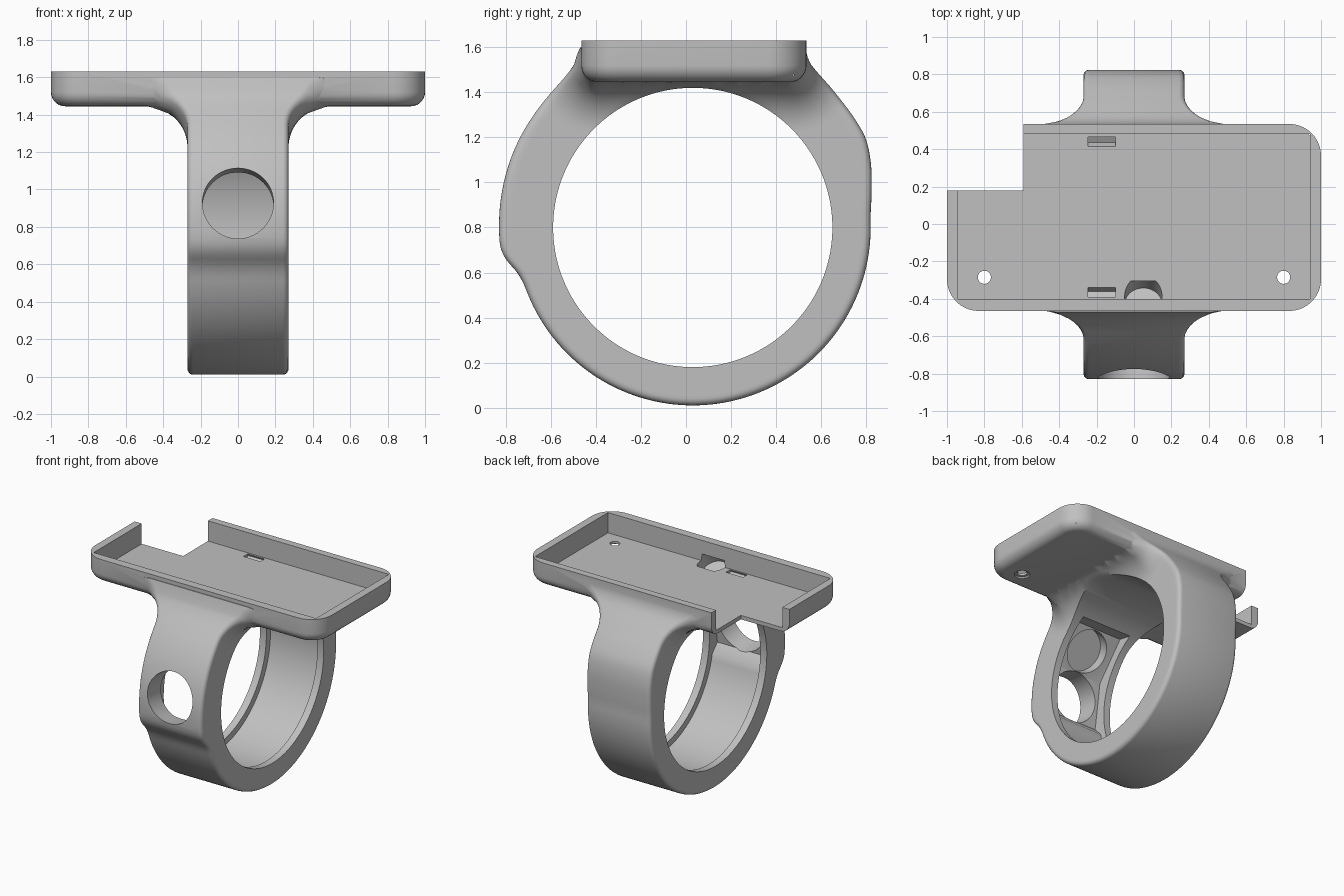
import bpy, bmesh, math
from mathutils import Matrix, Vector

if "Cube" in bpy.data.objects:
    bpy.data.objects.remove(bpy.data.objects["Cube"])

grey = bpy.data.materials.new("plain grey")
grey.use_nodes = True
grey.diffuse_color = (0.53, 0.53, 0.53, 1)
grey.node_tree.nodes["Principled BSDF"].inputs["Base Color"].default_value = grey.diffuse_color

CY, CZ, BORE = 0.03, 0.80, 0.62          # ring centre and bore radius
HALF, FLARE, RIM = 0.27, 0.22, 0.03      # band half width, neck fillet, edge rounding
Y0, Y1, Z0, Z1 = -0.465, 0.535, 1.445, 1.63   # tray extents
FLOOR = 1.475


def make(name, bm):
    bmesh.ops.recalc_face_normals(bm, faces=bm.faces)
    mesh = bpy.data.meshes.new(name)
    bm.to_mesh(mesh)
    bm.free()
    mesh.materials.append(grey)
    obj = bpy.data.objects.new(name, mesh)
    bpy.context.collection.objects.link(obj)
    return obj


def box(name, lo, hi, tilt=0):
    bm = bmesh.new()
    lo, hi = Vector(lo), Vector(hi)
    bmesh.ops.create_cube(bm, size=1, matrix=Matrix.Translation((lo + hi) / 2)
                          @ Matrix.Rotation(tilt, 4, 'X') @ Matrix.Diagonal((*(hi - lo), 1)))
    return make(name, bm)


def rod(name, start, end, radius):
    bm = bmesh.new()
    start, end = Vector(start), Vector(end)
    axis = end - start
    turn = axis.to_track_quat('Z', 'Y').to_matrix().to_4x4()
    bmesh.ops.create_cone(bm, cap_ends=True, segments=64, radius1=radius, radius2=radius,
                          depth=axis.length, matrix=Matrix.Translation((start + end) / 2) @ turn)
    return make(name, bm)


def polar(angle, radius, x=0):
    """Point around the ring: 0 is the bottom, positive angles go to the front."""
    a = math.radians(angle)
    return Vector((x, CY - radius * math.sin(a), CZ - radius * math.cos(a)))


def combine(target, tool, operation):
    mod = target.modifiers.new("combine", 'BOOLEAN')
    mod.operation, mod.solver, mod.object = operation, 'EXACT', tool
    bpy.context.view_layer.objects.active = target
    bpy.ops.object.modifier_apply(modifier=mod.name)
    bpy.data.objects.remove(tool)


# Outer silhouette of the ring as (angle, radius)
FRONT = [(0, .79), (70, .79), (75.6, .805), (80.4, .842), (84, .858), (90, .86), (110, .864),
         (135.5, .87), (143.7, .894), (147.7, .946)]
BACK = [(0, .79), (92, .79), (101, .809), (111, .845), (117.4, .864), (124, .866),
        (133, .87), (144.5, .896), (148, .943)]


def outer_radius(angle):
    pts, a = (FRONT if angle >= 0 else BACK), abs(angle)
    if a >= pts[-1][0]:
        return 0.8 / -math.cos(math.radians(a))
    i = max(k for k, p in enumerate(pts) if p[0] <= a)

    def slope(k):
        lo, hi = pts[max(k - 1, 0)], pts[min(k + 1, len(pts) - 1)]
        return (hi[1] - lo[1]) / (hi[0] - lo[0])
    (a0, r0), (a1, r1) = pts[i], pts[i + 1]
    h, t = a1 - a0, (a - a0) / (a1 - a0)
    m0, m1 = (0 if i == 0 else slope(i)) * h, slope(i + 1) * h
    if r0 == r1:
        return r0
    return ((2*t**3 - 3*t*t + 1) * r0 + (t**3 - 2*t*t + t) * m0
            + (3*t*t - 2*t**3) * r1 + (t**3 - t*t) * m1)


def half_width(p):
    """Band half width, flaring in a quarter round where it nears the tray."""
    r = 0.08
    dy = max(Y0 + r - p.y, p.y - Y1 + r, 0)
    d = max(math.hypot(dy, max(Z0 + r - p.z, 0)) - r, 0)
    k = max(FLARE - d, 0)
    return HALF + FLARE - math.sqrt(FLARE ** 2 - k ** 2)


# Ring body with flared neck: polar grid on both sides, closed by bore and rim
bm = bmesh.new()
columns = []
STEPS = 180
for n in range(STEPS):
    angle = -180 + 360 * n / STEPS
    R = outer_radius(angle)
    radii = [BORE + (R - RIM - BORE) * k / 10 for k in range(11)]
    trims = [0] * 11
    for k in range(1, 5):
        q = math.radians(90 * k / 4)
        radii.append(R - RIM + RIM * math.sin(q))
        trims.append(RIM * (1 - math.cos(q)))
    column = []
    for side in (1, -1):
        row = []
        for radius, trim in zip(radii, trims):
            p = polar(angle, radius)
            p.x = side * (half_width(p) - trim)
            row.append(bm.verts.new(p))
        column += row if side == 1 else row[::-1]
    columns.append(column)
for n, a in enumerate(columns):
    b = columns[(n + 1) % STEPS]
    for k in range(len(a)):
        j = (k + 1) % len(a)
        bm.faces.new((a[k], a[j], b[j], b[k]))
holder = make("ring_with_tray", bm)

# Tray block with rounded corners and rounded underside
bm = bmesh.new()
bmesh.ops.create_cube(bm, size=1, matrix=Matrix.Translation((0, (Y0 + Y1) / 2, (Z0 + Z1) / 2))
                      @ Matrix.Diagonal((2, Y1 - Y0, Z1 - Z0, 1)))
upright = [e for e in bm.edges if abs(e.verts[0].co.z - e.verts[1].co.z) > 0.1]
bmesh.ops.bevel(bm, geom=upright, offset=0.17, segments=10, profile=0.5, affect='EDGES')
under = [e for e in bm.edges if all(v.co.z < Z0 + 0.01 for v in e.verts)]
bmesh.ops.bevel(bm, geom=under, offset=0.075, segments=7, profile=0.5, affect='EDGES')
combine(holder, make("tray", bm), 'UNION')

# Tray cavity and open corner
cuts = [box("cavity", (-0.94, -0.40, FLOOR), (0.94, 0.48, 2)),
        box("corner_opening", (-1.2, 0.18, 1.40), (-0.59, 0.8, 2))]

# Screw holes with shallow counterbores below
for x in (-0.8, 0.8):
    cuts.append(rod("screw_hole", (x, -0.285, 1.3), (x, -0.285, 1.6), 0.035))
    cuts.append(rod("counterbore", (x, -0.285, 1.4), (x, -0.285, Z0 + 0.012), 0.055))

# Sloped slots in the tray floor and a cable notch at the front wall
for y, tilt in ((-0.365, -0.5), (0.44, 0.5)):
    cuts.append(box("slot", (-0.245, y - 0.022, FLOOR - 0.03), (-0.1, y + 0.022, FLOOR + 0.03), tilt))
cuts.append(rod("cable_notch", (0.05, -0.43, 1.40), (0.05, -0.37, 1.51), 0.1))

# Channel inside the band, with two flat seats at the front
angles = list(range(-122, 82, 4))
outline = [(a, 0.67) for a in angles] + [(84, 0.72), (113, 0.72), (141, 0.70)]
bm = bmesh.new()
base = bm.faces.new([bm.verts.new(polar(a, r, -0.215)) for a, r in outline])
extruded = bmesh.ops.extrude_face_region(bm, geom=[base])["geom"]
bmesh.ops.translate(bm, vec=(0.43, 0, 0), verts=[g for g in extruded if isinstance(g, bmesh.types.BMVert)])
cuts.append(make("band_channel", bm))

# Round window through the front and blind round pocket above it
cuts.append(rod("window", polar(98.6, 0.5), polar(98.6, 1.0), 0.19))
cuts.append(rod("pocket", polar(127, 0.5), polar(127, 0.77), 0.16))

for cutter in cuts:
    combine(holder, cutter, 'DIFFERENCE')

# Smooth shading with crisp edges
bpy.ops.object.select_all(action='DESELECT')
holder.select_set(True)
bpy.context.view_layer.objects.active = holder
bpy.ops.object.shade_smooth_by_angle(angle=math.radians(32))
